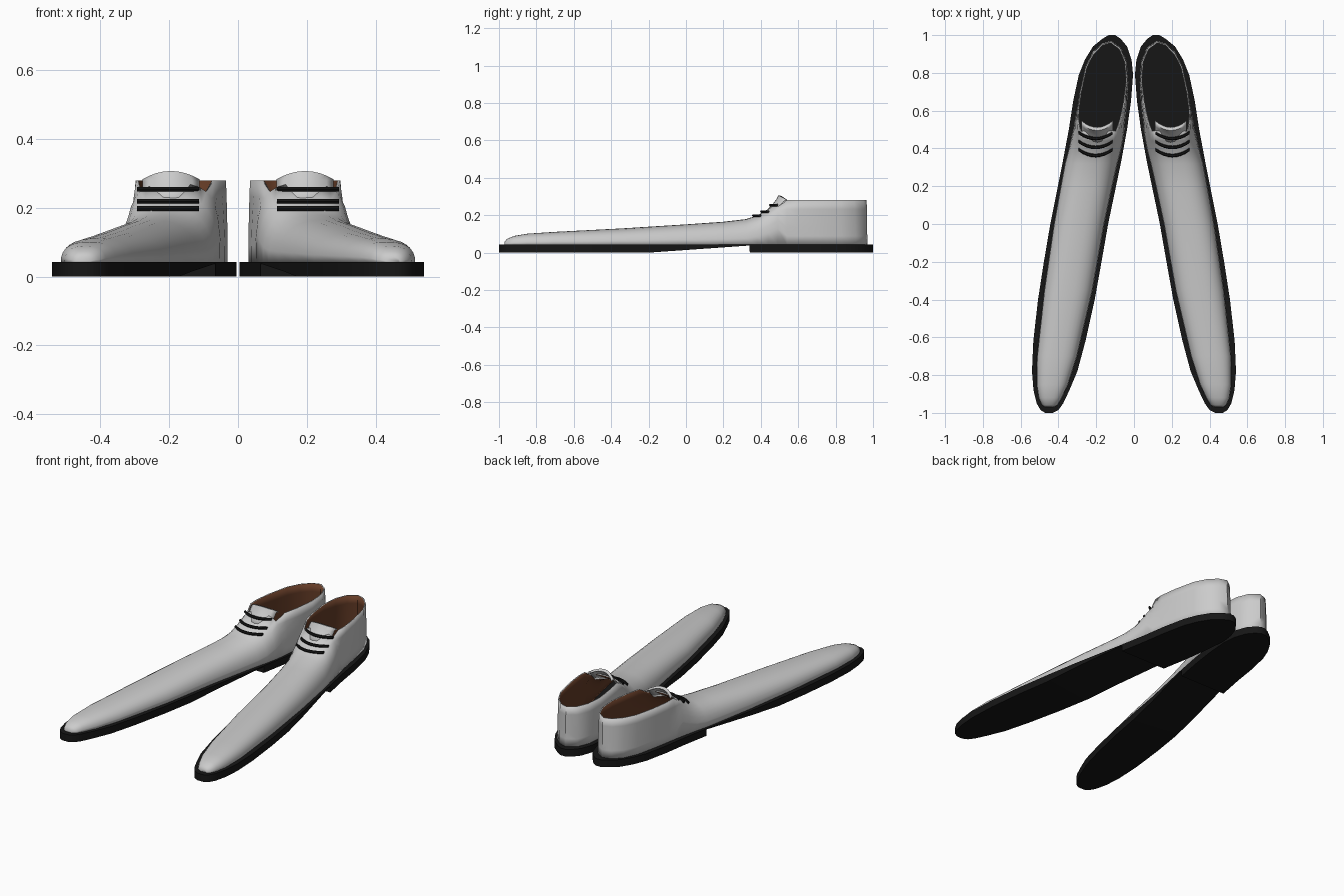
import bpy, bmesh, math

if "Cube" in bpy.data.objects:
    bpy.data.objects.remove(bpy.data.objects["Cube"])


def material(name, color):
    m = bpy.data.materials.new(name)
    m.diffuse_color = (*color, 1)
    m.use_nodes = True
    m.node_tree.nodes["Principled BSDF"].inputs["Base Color"].default_value = m.diffuse_color
    return m


BLACK = material("black_rubber", (0.008, 0.008, 0.008))
BROWN = material("brown_lining", (0.13, 0.045, 0.02))


def bridge(bm, a, b, closed=False):
    n = len(a)
    for i in range(n if closed else n - 1):
        j = (i + 1) % n
        bm.faces.new((a[i], a[j], b[j], b[i]))


def loft(bm, rows, closed=False, cap_start=False, cap_end=False):
    vs = [[bm.verts.new(p) for p in r] for r in rows]
    for a, b in zip(vs, vs[1:]):
        bridge(bm, a, b, closed)
    if cap_start:
        bm.faces.new(vs[0])
    if cap_end:
        bm.faces.new(vs[-1])
    return vs


def finish(name, bm, mats, thickness=0.0, angle=40):
    """Turn one shoe's part into an object mirrored to the other shoe."""
    bmesh.ops.recalc_face_normals(bm, faces=bm.faces)
    if thickness and sum(f.normal.z * f.calc_area() for f in bm.faces) < 0:
        bmesh.ops.reverse_faces(bm, faces=bm.faces)
    me = bpy.data.meshes.new(name)
    bm.to_mesh(me)
    bm.free()
    for m in mats:
        me.materials.append(m)
    ob = bpy.data.objects.new(name, me)
    bpy.context.collection.objects.link(ob)
    bpy.ops.object.select_all(action='DESELECT')
    ob.select_set(True)
    bpy.context.view_layer.objects.active = ob
    bpy.ops.object.shade_smooth_by_angle(angle=math.radians(angle))
    if thickness:
        s = ob.modifiers.new("thickness", 'SOLIDIFY')
        s.thickness = thickness
        s.offset = -1
        s.material_offset = len(mats) - 1 if mats else 0
    m = ob.modifiers.new("pair", 'MIRROR')
    m.use_mirror_merge = False
    return ob


# Sole with arch and stepped heel: y, inner x, outer x, underside z
SOLE_TOP = 0.043
sole = [
    (-1.0, .43, .47, 0), (-.985, .40, .495, 0), (-.95, .375, .515, 0),
    (-.88, .342, .532, 0), (-.78, .30, .54, 0), (-.62, .257, .533, 0),
    (-.4, .208, .508, 0), (-.2, .172, .477, 0), (0, .137, .443, .014),
    (.34, .066, .375, .038), (.341, .066, .375, 0), (.5, .037, .345, 0),
    (.65, .016, .322, 0), (.79, .005, .292, 0), (.87, .013, .26, 0),
    (.94, .037, .217, 0), (.98, .07, .168, 0), (1.0, .10, .135, 0)]
bm = bmesh.new()
loft(bm, [[(a, y, z), (b, y, z), (b, y, SOLE_TOP), (a, y, SOLE_TOP)]
          for y, a, b, z in sole], True, True, True)
finish("sole", bm, [BLACK])

# Upper: arched vamp sections (y, inner x, outer x, top z, squareness)
vamp = [
    (-.97, .43, .47, .06, 2.4), (-.958, .405, .488, .075, 2.4),
    (-.92, .383, .504, .091, 2.5), (-.85, .35, .515, .103, 2.5),
    (-.7, .302, .513, .113, 2.5), (-.35, .22, .475, .131, 2.4),
    (0, .158, .424, .153, 2.4), (.2, .115, .388, .167, 2.4),
    (.32, .088, .366, .181, 2.4), (.38, .072, .35, .2, 2.6),
    (.44, .06, .336, .235, 3.0), (.49, .052, .325, .272, 3.4)]
N, K = 16, 5


def arch(y, a, b, top, n):
    c, w, pts = (a + b) / 2, (b - a) / 2, []
    for i in range(N + 1):
        t = math.pi * i / N
        cs, sn = math.cos(t), max(math.sin(t), 0)
        pts.append((c - w * math.copysign(abs(cs) ** (2 / n), cs), y,
                    SOLE_TOP - .002 + (top - SOLE_TOP) * sn ** (2 / n)))
    return pts


bm = bmesh.new()
rows = loft(bm, [arch(*r) for r in vamp], cap_start=True)

# Upper: heel wall continuing from the vamp sides (base x, y, collar x, y)
wall = [
    (.048, .54, .07, .55), (.038, .62, .05, .64), (.03, .75, .035, .76),
    (.038, .86, .043, .86), (.068, .935, .073, .93), (.122, .97, .123, .966),
    (.172, .955, .172, .95), (.22, .91, .22, .9), (.257, .83, .256, .83),
    (.286, .7, .285, .7), (.304, .6, .298, .6), (.315, .54, .296, .54)]
cols = [rows[-1][:K + 1]]
for bx, by, tx, ty in wall:
    cols.append([bm.verts.new((bx + (tx - bx) * (k / K) ** 2,
                               by + (ty - by) * k / K,
                               SOLE_TOP - .002 + (.282 - SOLE_TOP) * k / K))
                 for k in range(K + 1)])
cols.append(rows[-1][:N - K - 1:-1])
for a, b in zip(cols, cols[1:]):
    bridge(bm, a, b)
finish("upper", bm, [None, BROWN], .007, 50)
bpy.data.objects["upper"].modifiers["thickness"].material_offset_rim = 0

# Tongue rising out of the throat
bm = bmesh.new()
us = [i / 4 - 1 for i in range(9)]
loft(bm, [[(.195 + .083 * u, y + .035 * u * u, z - d * u * u) for u in us]
          for y, z, d in [(.43, .226, .01), (.462, .258, .01),
                          (.483, .285, .012), (.495, .307, .024),
                          (.512, .302, .024)]])
finish("tongue", bm, [], .007, 60)

# Three laces hugging the instep
bm = bmesh.new()
for y, z in [(.362, .198), (.405, .219), (.452, .254)]:
    loft(bm, [[(.203 + .09 * u,
                y + .032 * u * u + .009 * math.cos(a * math.pi / 3),
                z + .008 * math.sin(a * math.pi / 3)) for a in range(6)]
              for u in us], True, True, True)
finish("laces", bm, [BLACK])
